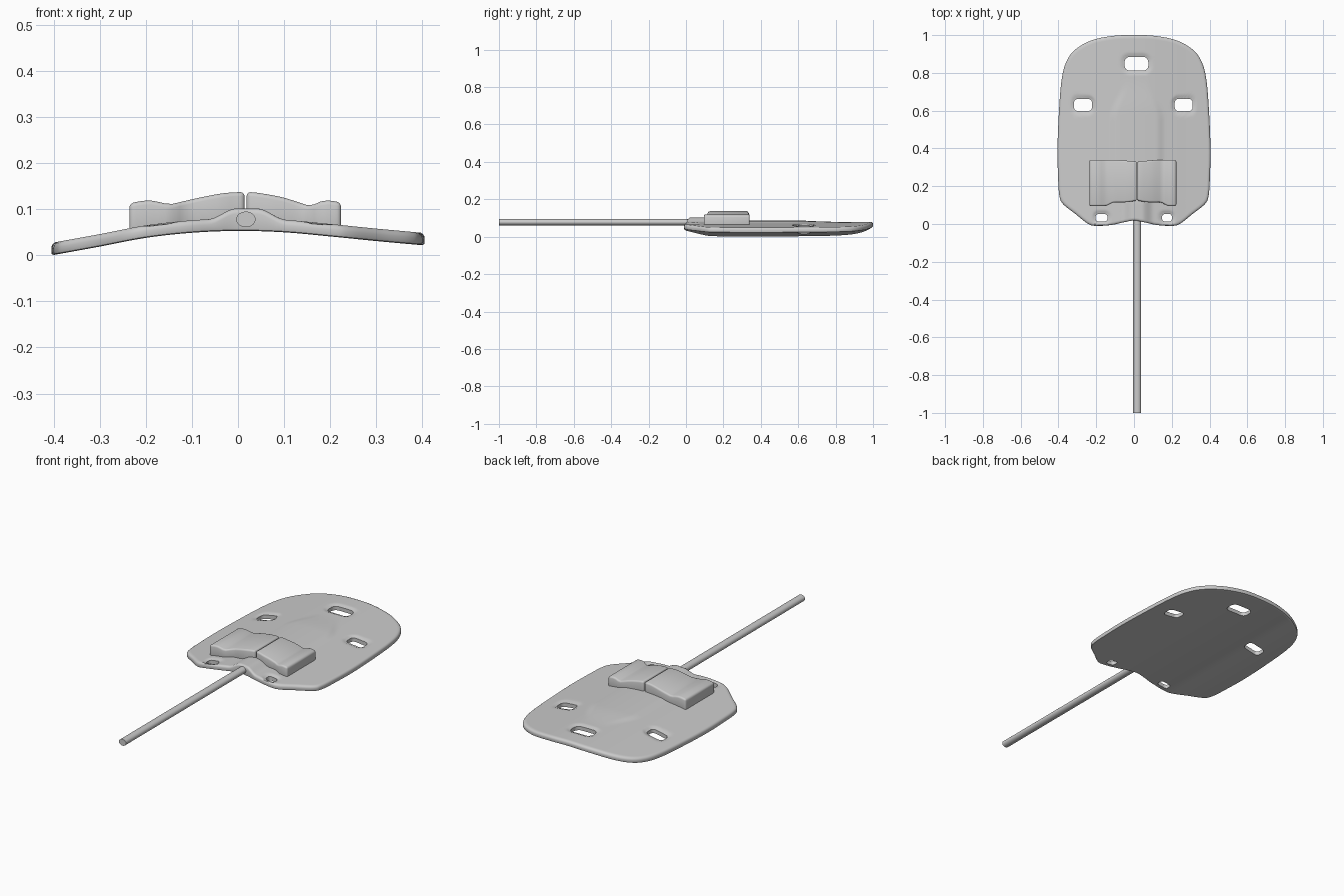
import bpy, bmesh, math
from mathutils import Vector

if "Cube" in bpy.data.objects:
    bpy.data.objects.remove(bpy.data.objects["Cube"])

grey = bpy.data.materials.new("plain grey")
grey.diffuse_color = (0.6, 0.6, 0.6, 1)
grey.use_nodes = True
grey.node_tree.nodes["Principled BSDF"].inputs["Base Color"].default_value = grey.diffuse_color


def make(name, bm, angle=40):
    bmesh.ops.recalc_face_normals(bm, faces=bm.faces)
    me = bpy.data.meshes.new(name)
    bm.to_mesh(me)
    bm.free()
    ob = bpy.data.objects.new(name, me)
    bpy.context.collection.objects.link(ob)
    me.materials.append(grey)
    return ob


def finish(ob, angle):
    bpy.ops.object.select_all(action='DESELECT')
    ob.select_set(True)
    bpy.context.view_layer.objects.active = ob
    for m in list(ob.modifiers):
        bpy.ops.object.modifier_apply(modifier=m.name)
    bpy.ops.object.shade_smooth_by_angle(angle=math.radians(angle))


def step(a, b, v):
    t = min(1, max(0, (v - a) / (b - a)))
    return t * t * (3 - 2 * t)


def curve(pts, x):
    """Smooth height through a list of (x, z) points."""
    n = len(pts)
    x = min(pts[-1][0], max(pts[0][0], x))
    i = max(k for k in range(n - 1) if pts[k][0] <= x)

    def slope(k):
        a, b = pts[max(0, k - 1)], pts[min(n - 1, k + 1)]
        return (b[1] - a[1]) / (b[0] - a[0])
    (x0, z0), (x1, z1) = pts[i], pts[i + 1]
    h = x1 - x0
    t = (x - x0) / h
    return ((2*t**3 - 3*t*t + 1) * z0 + (t**3 - 2*t*t + t) * h * slope(i)
            + (3*t*t - 2*t**3) * z1 + (t**3 - t*t) * h * slope(i + 1))


# slots: centre x, centre y, width, depth, corner radius
SLOTS = [(0.013, 0.848, 0.125, 0.072, 0.026), (-0.27, 0.63, 0.095, 0.064, 0.02),
         (0.263, 0.63, 0.095, 0.064, 0.02), (-0.172, 0.033, 0.062, 0.04, 0.015),
         (0.175, 0.033, 0.052, 0.04, 0.015)]
UNDER = [(-0.41, -0.001), (-0.3, 0.019), (-0.2, 0.038), (-0.1, 0.049), (0, 0.053),
         (0.1, 0.05), (0.2, 0.041), (0.3, 0.031), (0.41, 0.021)]


def bottom(x):
    return curve(UNDER, x)


def top(x, y):
    z = bottom(x) + 0.027
    # cable hump at the front, under the pads
    z += 0.022 * (1 - step(0.022, 0.085, abs(x - 0.02))) * (1 - step(0.1, 0.3, y))
    # broad low swell behind the pads, narrowing to the rear
    half = 0.15 - 0.07 * step(0.55, 0.78, y)
    z += 0.007 * (1 - step(half - 0.045, half, abs(x - 0.015))) * step(0.15, 0.3, y) * (1 - step(0.58, 0.78, y))
    # soft rims round the slots
    for sx, sy, w, d, r in SLOTS:
        dx = max(0, abs(x - sx) - w / 2 + r)
        dy = max(0, abs(y - sy) - d / 2 + r)
        z -= 0.007 * (1 - step(0, 0.022, math.hypot(dx, dy) - r))
    return z


# plate outline, right half from front notch to rear
HALF = [(0.05, 0.01), (0.12, -0.005), (0.2, -0.01), (0.245, 0.002), (0.31, 0.053),
        (0.375, 0.105), (0.395, 0.15), (0.402, 0.25), (0.405, 0.4), (0.398, 0.58),
        (0.385, 0.75), (0.362, 0.85), (0.315, 0.92), (0.225, 0.972), (0.11, 0.996)]
loop = [(0, 0.018)] + HALF + [(0, 1.0)] + [(-x, y) for x, y in reversed(HALF)]
loop = [Vector(p) for p in loop]
outline = []
N = len(loop)
for i in range(N):
    a, b, c, d = (loop[(i + k) % N] for k in (-1, 0, 1, 2))
    for j in range(8):
        t = j / 8
        outline.append(0.5 * (2*b + (c - a)*t + (2*a - 5*b + 4*c - d)*t*t + (3*b - a - 3*c + d)*t**3))

# curved back plate made of concentric rings
bm = bmesh.new()
mid = Vector((0.0, 0.45))
inner = [0.02 + 0.96 * k / 54 for k in range(55)]
layers = [('t', s, 0) for s in inner] + [('t', 0.992, -0.003), ('t', 0.998, -0.007), ('t', 1, -0.012),
          ('b', 1, 0.006), ('b', 0.997, 0.002), ('b', 0.985, 0)]
layers += [('b', s, 0) for s in reversed(inner[::3])]
rings = []
for side, s, off in layers:
    ring = []
    for p in outline:
        q = mid + (p - mid) * s
        z = (top(q.x, q.y) if side == 't' else bottom(q.x)) + off
        ring.append(bm.verts.new((q.x, q.y, z)))
    rings.append(ring)
M = len(outline)
for r0, r1 in zip(rings, rings[1:]):
    for i in range(M):
        bm.faces.new((r0[i], r0[(i + 1) % M], r1[(i + 1) % M], r1[i]))
bm.faces.new(rings[0])
bm.faces.new(rings[-1])
plate = make("back_plate", bm)

# slot cutters, removed again after cutting
bm = bmesh.new()
for sx, sy, w, d, r in SLOTS:
    pts = []
    for k in range(4):
        cx = (w / 2 - r) * (1 if k in (0, 3) else -1)
        cy = (d / 2 - r) * (1 if k < 2 else -1)
        for j in range(7):
            a = math.pi / 2 * (k + j / 6)
            pts.append((sx + cx + r * math.cos(a), sy + cy + r * math.sin(a)))
    f = bm.faces.new([bm.verts.new((x, y, -0.1)) for x, y in pts])
    ext = bmesh.ops.extrude_face_region(bm, geom=[f])
    bmesh.ops.translate(bm, vec=(0, 0, 0.4), verts=[v for v in ext['geom'] if isinstance(v, bmesh.types.BMVert)])
cutter = make("slot_cutter", bm)
cutter.hide_render = True
mod = plate.modifiers.new("slots", 'BOOLEAN')
mod.operation = 'DIFFERENCE'
mod.solver = 'EXACT'
mod.object = cutter
finish(plate, 40)
bpy.data.objects.remove(cutter, do_unlink=True)

# pair of raised pads with a thin seam between them
PAD_TOP = [(-0.236, 0.112), (-0.215, 0.117), (-0.19, 0.119), (-0.168, 0.115), (-0.148, 0.111), (-0.12, 0.117),
           (-0.07, 0.128), (-0.03, 0.135), (0.0, 0.137), (0.03, 0.137), (0.06, 0.133), (0.1, 0.125),
           (0.135, 0.114), (0.157, 0.108), (0.18, 0.117), (0.2, 0.119), (0.224, 0.114)]


def pad(name, x0, x1, count):
    bm = bmesh.new()
    cols = []
    for i in range(count + 1):
        x = x0 + (x1 - x0) * i / count
        off = abs(x - 0.016)
        front = 0.115 - 0.02 * step(0.12, 0.17, off) + 0.008 * (1 - step(0, 0.06, off))
        back = 0.34 - 0.008 * (1 - step(0.0, 0.13, off))
        lo, hi = bottom(x) + 0.012, curve(PAD_TOP, x)
        cols.append([bm.verts.new(c) for c in
                     ((x, front, lo), (x, back, lo), (x, back, hi), (x, front, hi))])
    for a, b in zip(cols, cols[1:]):
        for k in range(4):
            bm.faces.new((a[k], a[(k + 1) % 4], b[(k + 1) % 4], b[k]))
    bm.faces.new(cols[0])
    bm.faces.new(cols[-1])
    ob = make(name, bm)
    m = ob.modifiers.new("round", 'BEVEL')
    m.width = 0.009
    m.segments = 3
    m.limit_method = 'ANGLE'
    m.angle_limit = math.radians(55)
    finish(ob, 50)


pad("left_pad", -0.236, 0.0145, 16)
pad("right_pad", 0.0185, 0.224, 14)

# straight cable running out of the front hump
bm = bmesh.new()
ends = [[bm.verts.new((0.017 + 0.021 * math.cos(math.tau * i / 32), y, 0.078 + 0.017 * math.sin(math.tau * i / 32)))
         for i in range(32)] for y in (-1.0, 0.1)]
for i in range(32):
    j = (i + 1) % 32
    bm.faces.new((ends[0][i], ends[0][j], ends[1][j], ends[1][i]))
bm.faces.new(ends[0])
bm.faces.new(ends[1])
finish(make("cable", bm), 40)
